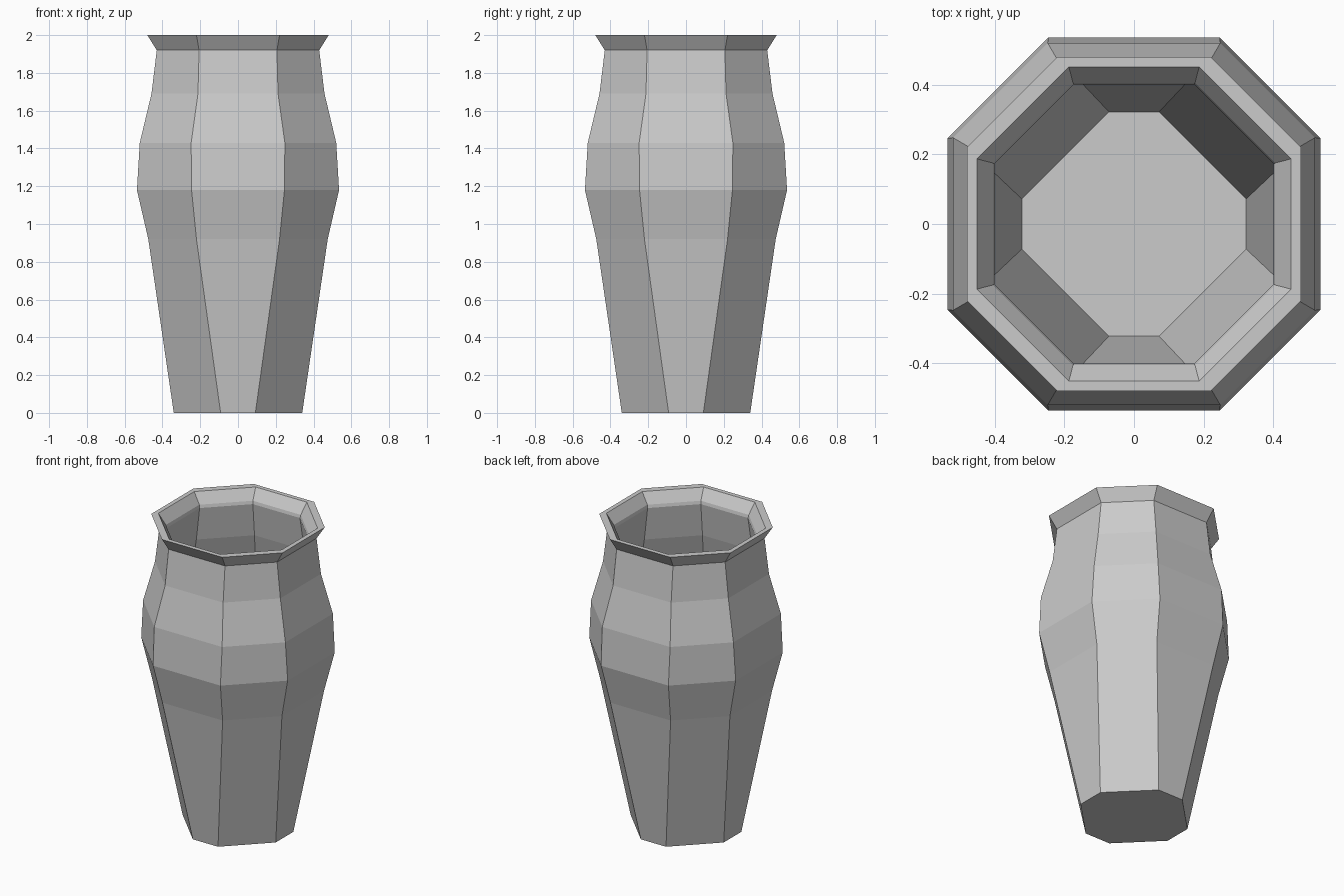
import bpy, bmesh

if "Cube" in bpy.data.objects:
    bpy.data.objects.remove(bpy.data.objects["Cube"])

# Octagon rings: (half width, half length of the flat side, height)
outer = [(0.34, 0.092, 0), (0.475, 0.22, 0.92), (0.535, 0.246, 1.18),
         (0.52, 0.248, 1.43), (0.458, 0.212, 1.69), (0.43, 0.206, 1.92),
         (0.48, 0.22, 2.0)]
# Inner wall follows the outside at a small thickness, down to the floor
inner = [(0.451, 0.187, 2.0), (0.405, 0.175, 1.93), (0.401, 0.172, 1.91),
         (0.432, 0.182, 1.69), (0.493, 0.215, 1.43), (0.507, 0.215, 1.18),
         (0.447, 0.19, 0.92), (0.322, 0.072, 0.03)]


def ring(bm, a, b, z):
    pts = [(a, -b), (a, b), (b, a), (-b, a), (-a, b), (-a, -b), (-b, -a), (b, -a)]
    return [bm.verts.new((x, y, z)) for x, y in pts]


# Vase: loft rings up the outside, over the rim and down the inside
bm = bmesh.new()
rings = [ring(bm, *r) for r in outer + inner]
for lo, hi in zip(rings, rings[1:]):
    for i in range(8):
        j = (i + 1) % 8
        bm.faces.new((lo[i], lo[j], hi[j], hi[i]))

# Base and inside floor
bm.faces.new(rings[0][::-1])
bm.faces.new(rings[-1])
bmesh.ops.recalc_face_normals(bm, faces=bm.faces)

mesh = bpy.data.meshes.new("vase")
bm.to_mesh(mesh)
bm.free()
vase = bpy.data.objects.new("vase", mesh)
bpy.context.collection.objects.link(vase)
